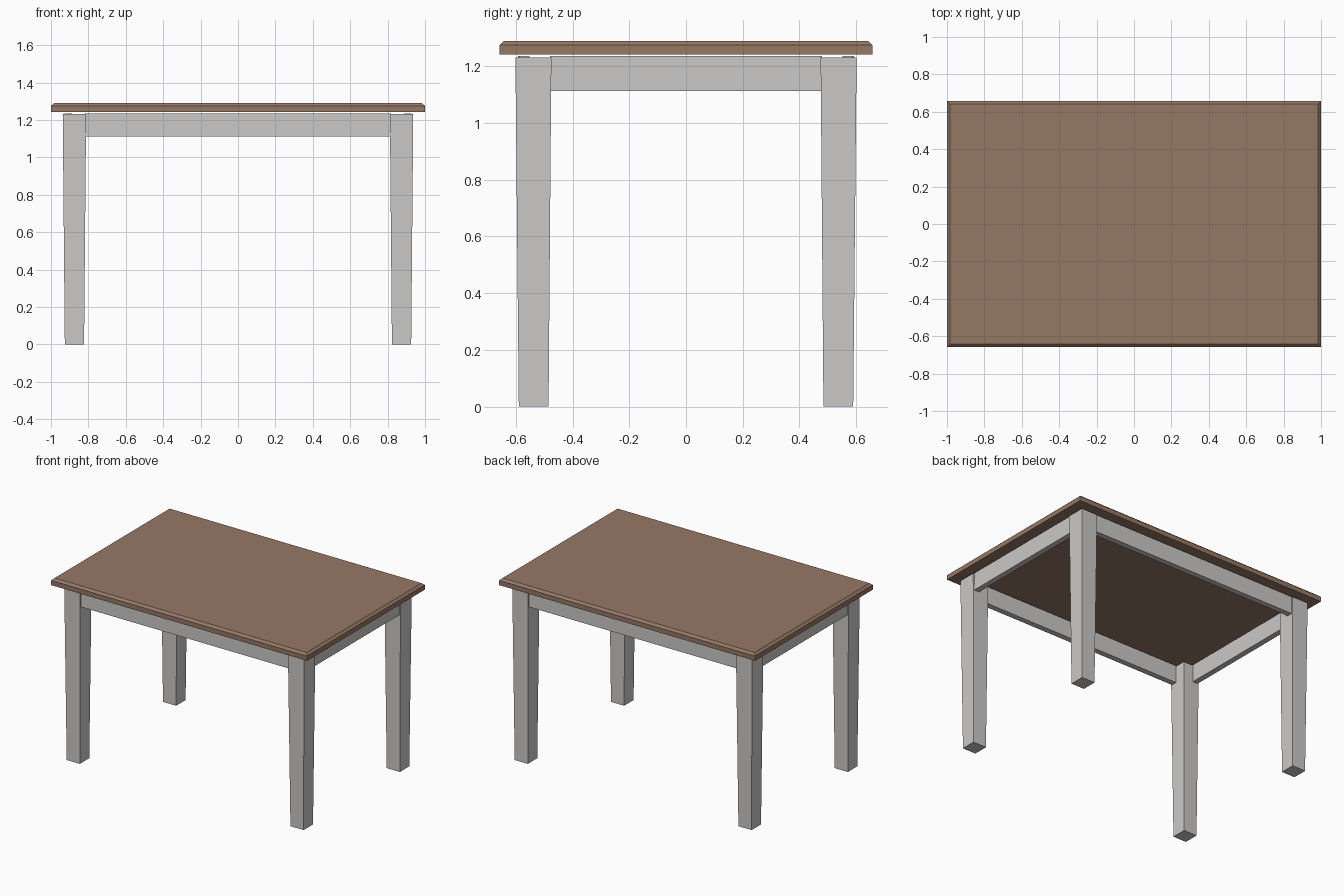
import bpy, bmesh

if "Cube" in bpy.data.objects:
    bpy.data.objects.remove(bpy.data.objects["Cube"])


def material(name, rgb):
    m = bpy.data.materials.new(name)
    m.diffuse_color = (*rgb, 1)
    m.use_nodes = True
    m.node_tree.nodes["Principled BSDF"].inputs["Base Color"].default_value = m.diffuse_color
    return m


wood = material("brown_wood", (0.305, 0.188, 0.133))
paint = material("pale_grey_paint", (0.60, 0.585, 0.57))


def loft(name, mat, sections):
    """Stack rectangles (x0, x1, y0, y1, z) into one closed solid."""
    bm = bmesh.new()
    rings = [[bm.verts.new(p) for p in ((a, c, z), (b, c, z), (b, d, z), (a, d, z))]
             for a, b, c, d, z in sections]
    for lo, hi in zip(rings, rings[1:]):
        for i in range(4):
            j = (i + 1) % 4
            bm.faces.new((lo[i], lo[j], hi[j], hi[i]))
    bm.faces.new(rings[0][::-1])
    bm.faces.new(rings[-1])
    bmesh.ops.recalc_face_normals(bm, faces=bm.faces)
    mesh = bpy.data.meshes.new(name)
    bm.to_mesh(mesh)
    bm.free()
    mesh.materials.append(mat)
    ob = bpy.data.objects.new(name, mesh)
    bpy.context.collection.objects.link(ob)
    return ob


def span(s, lo, hi):
    """Interval lo..hi on the s side of the axis."""
    return tuple(sorted((s * lo, s * hi)))


# Table top with a chamfered upper edge
X, Y, C = 1.0, 0.658, 0.016
loft("table_top", wood, [(-X, X, -Y, Y, 1.242), (-X, X, -Y, Y, 1.275),
                         (-X + C, X - C, -Y + C, Y - C, 1.29)])

Z0, Z1 = 1.113, 1.236
for s, side in ((-1, "left"), (1, "right")):
    # Tapered legs with a small pad on top
    for t, end in ((-1, "front"), (1, "back")):
        loft(f"{end}_{side}_leg", paint, [
            (*span(s, 0.823, 0.926), *span(t, 0.485, 0.590), 0),
            (*span(s, 0.812, 0.937), *span(t, 0.475, 0.602), 1.232)])
        loft(f"{end}_{side}_leg_pad", paint, [
            (*span(s, 0.887, 0.924), *span(t, 0.552, 0.587), z) for z in (1.231, 1.236)])
    # Side rails
    loft(f"{side}_rail", paint, [(*span(s, 0.888, 0.928), -0.48, 0.48, z) for z in (Z0, Z1)])

# Front and back rails
for t, end in ((-1, "front"), (1, "back")):
    loft(f"{end}_rail", paint, [(-0.817, 0.817, *span(t, 0.553, 0.593), z) for z in (Z0, Z1)])
